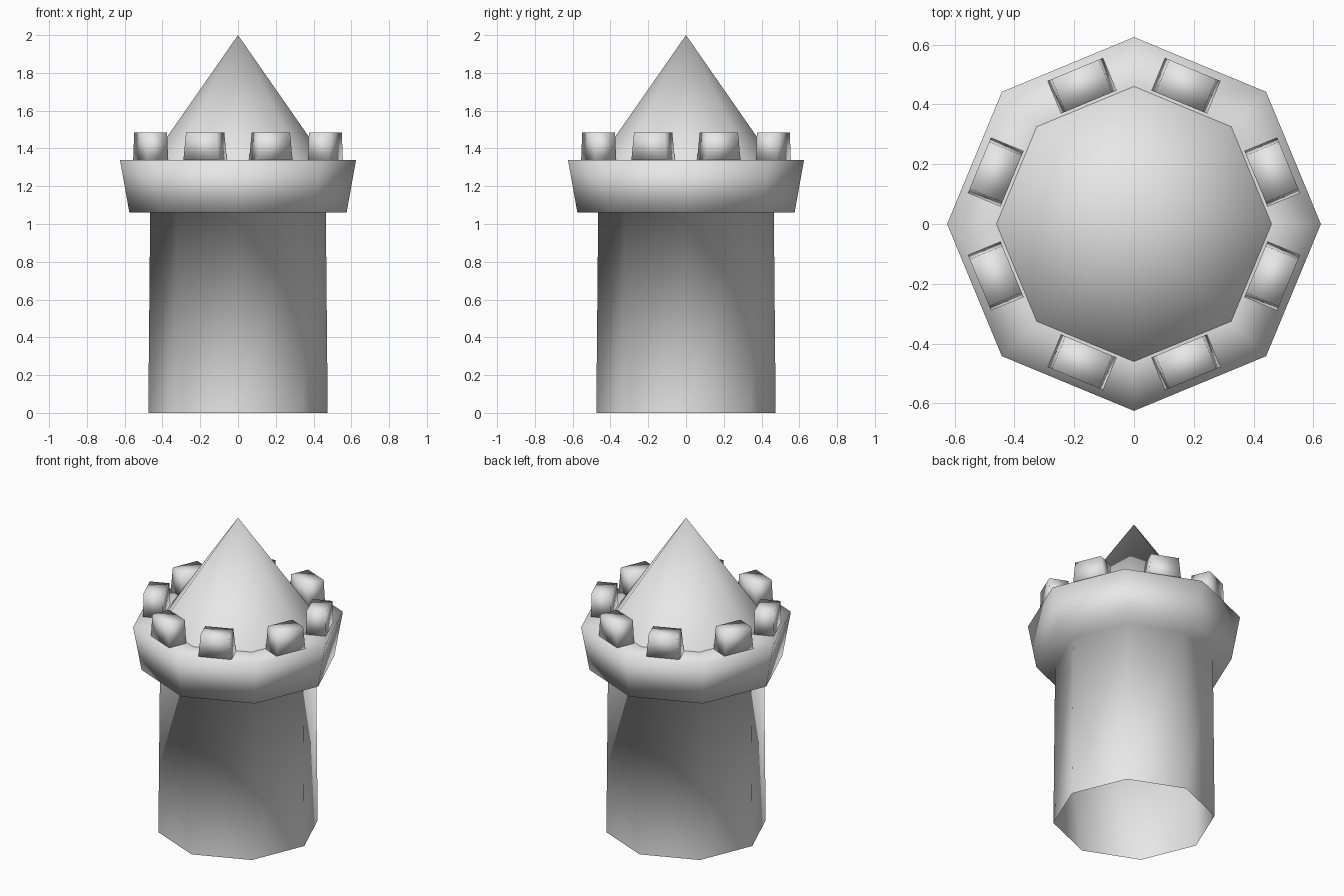
import bpy
import bmesh
from math import pi, sin, cos, radians
from mathutils import Matrix, Vector

cube = bpy.data.objects.get("Cube")
if cube:
    bpy.data.objects.remove(cube, do_unlink=True)

SIDES = 8

# One pale stone colour for everything
stone = bpy.data.materials.new("pale_stone")
stone.use_nodes = True
colour = (0.8, 0.8, 0.8, 1.0)
stone.diffuse_color = colour
stone.node_tree.nodes["Principled BSDF"].inputs["Base Color"].default_value = colour


def finish(bm, name):
    """Turn a bmesh into a smooth shaded stone object."""
    for face in bm.faces:
        face.smooth = True
    mesh = bpy.data.meshes.new(name)
    bm.to_mesh(mesh)
    bm.free()
    mesh.materials.append(stone)
    obj = bpy.data.objects.new(name, mesh)
    bpy.context.collection.objects.link(obj)
    return obj


def lathe(name, profile):
    """Eight-sided open shell from (radius, height) pairs; radius 0 is a tip."""
    bm = bmesh.new()
    rings = []
    for r, z in profile:
        if r == 0:
            rings.append([bm.verts.new((0, 0, z))] * SIDES)
        else:
            rings.append([bm.verts.new((r * cos(2 * pi * i / SIDES),
                                        r * sin(2 * pi * i / SIDES), z))
                          for i in range(SIDES)])
    for low, high in zip(rings, rings[1:]):
        for i in range(SIDES):
            j = (i + 1) % SIDES
            corners = [low[i], low[j], high[j], high[i]]
            bm.faces.new(list(dict.fromkeys(corners)))
    return finish(bm, name)


# Tower wall flaring into the overhanging parapet, open underneath
lathe("tower_and_parapet", [(0.475, 0), (0.465, 1.06), (0.575, 1.06),
                            (0.625, 1.34), (0.45, 1.34)])

# Pointed roof
lathe("roof", [(0.46, 1.34), (0, 2)])


def merlon(name, position_angle, facing_angle):
    """Block on the parapet, narrowing slightly along its length."""
    bm = bmesh.new()
    bmesh.ops.create_cube(bm, size=1)
    for v in bm.verts:
        length = 0.17 if v.co.z > 0 else 0.2
        v.co = Vector((v.co.x * 0.118, v.co.y * length, v.co.z * 0.145))
    place = Vector((0.494 * cos(position_angle), 0.494 * sin(position_angle), 1.4125))
    bm.transform(Matrix.Translation(place) @ Matrix.Rotation(facing_angle, 4, "Z"))
    return finish(bm, name)


# Pairs of merlons on the four quarters, set a little toward the axes
for quarter in range(4):
    for side in (-1, 1):
        base = quarter * pi / 2
        merlon(f"merlon_{quarter * 2 + (side + 1) // 2 + 1}",
               base + side * radians(20.6), base + side * radians(22.5))
